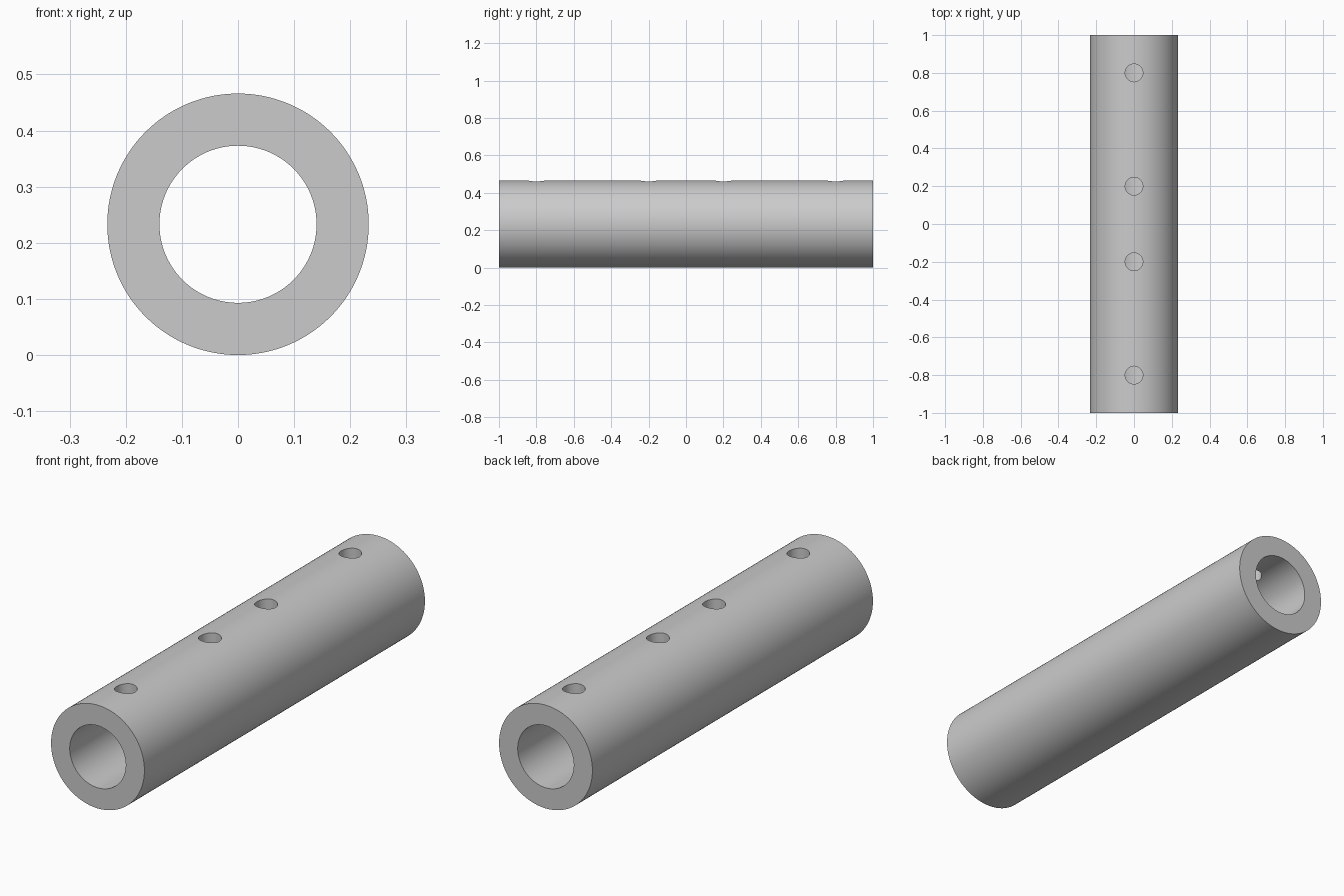
import bpy
import bmesh
import math
from mathutils import Matrix

OUTER, BORE, HOLE = 0.233, 0.14, 0.047
HOLE_POSITIONS = (-0.8, -0.2, 0.2, 0.8)

cube = bpy.data.objects.get("Cube")
if cube:
    bpy.data.objects.remove(cube, do_unlink=True)

grey = bpy.data.materials.new("plain grey")
grey.use_nodes = True
colour = (0.6, 0.6, 0.6, 1)
grey.diffuse_color = colour
grey.node_tree.nodes["Principled BSDF"].inputs["Base Color"].default_value = colour


def make_object(name, bm):
    mesh = bpy.data.meshes.new(name)
    bm.to_mesh(mesh)
    bm.free()
    mesh.materials.append(grey)
    obj = bpy.data.objects.new(name, mesh)
    bpy.context.collection.objects.link(obj)
    return obj


# Tube: a rectangular wall section spun round the y axis
bm = bmesh.new()
section = [bm.verts.new((r, y, 0)) for r, y in
           ((BORE, -1), (OUTER, -1), (OUTER, 1), (BORE, 1))]
edges = [bm.edges.new((section[i], section[(i + 1) % 4])) for i in range(4)]
bmesh.ops.spin(bm, geom=section + edges, cent=(0, 0, 0), axis=(0, 1, 0),
               angle=math.tau, steps=128, use_merge=True)
bmesh.ops.remove_doubles(bm, verts=bm.verts, dist=1e-5)
bmesh.ops.translate(bm, verts=bm.verts, vec=(0, 0, OUTER))
bmesh.ops.recalc_face_normals(bm, faces=bm.faces)
tube = make_object("tube", bm)

# Cross holes through the upper wall only
bm = bmesh.new()
for y in HOLE_POSITIONS:
    bmesh.ops.create_cone(bm, cap_ends=True, segments=48, radius1=HOLE,
                          radius2=HOLE, depth=0.3,
                          matrix=Matrix.Translation((0, y, OUTER + 0.15)))
cutter = make_object("hole_cutter", bm)
cutter.hide_render = True

cut = tube.modifiers.new("cross holes", "BOOLEAN")
cut.operation = "DIFFERENCE"
cut.solver = "EXACT"
cut.object = cutter

# Bake the holes, then smooth the curved walls and keep the rims sharp
bpy.ops.object.select_all(action="DESELECT")
tube.select_set(True)
bpy.context.view_layer.objects.active = tube
bpy.ops.object.modifier_apply(modifier=cut.name)
bpy.data.objects.remove(cutter, do_unlink=True)
bpy.ops.object.shade_smooth_by_angle(angle=math.radians(30))
